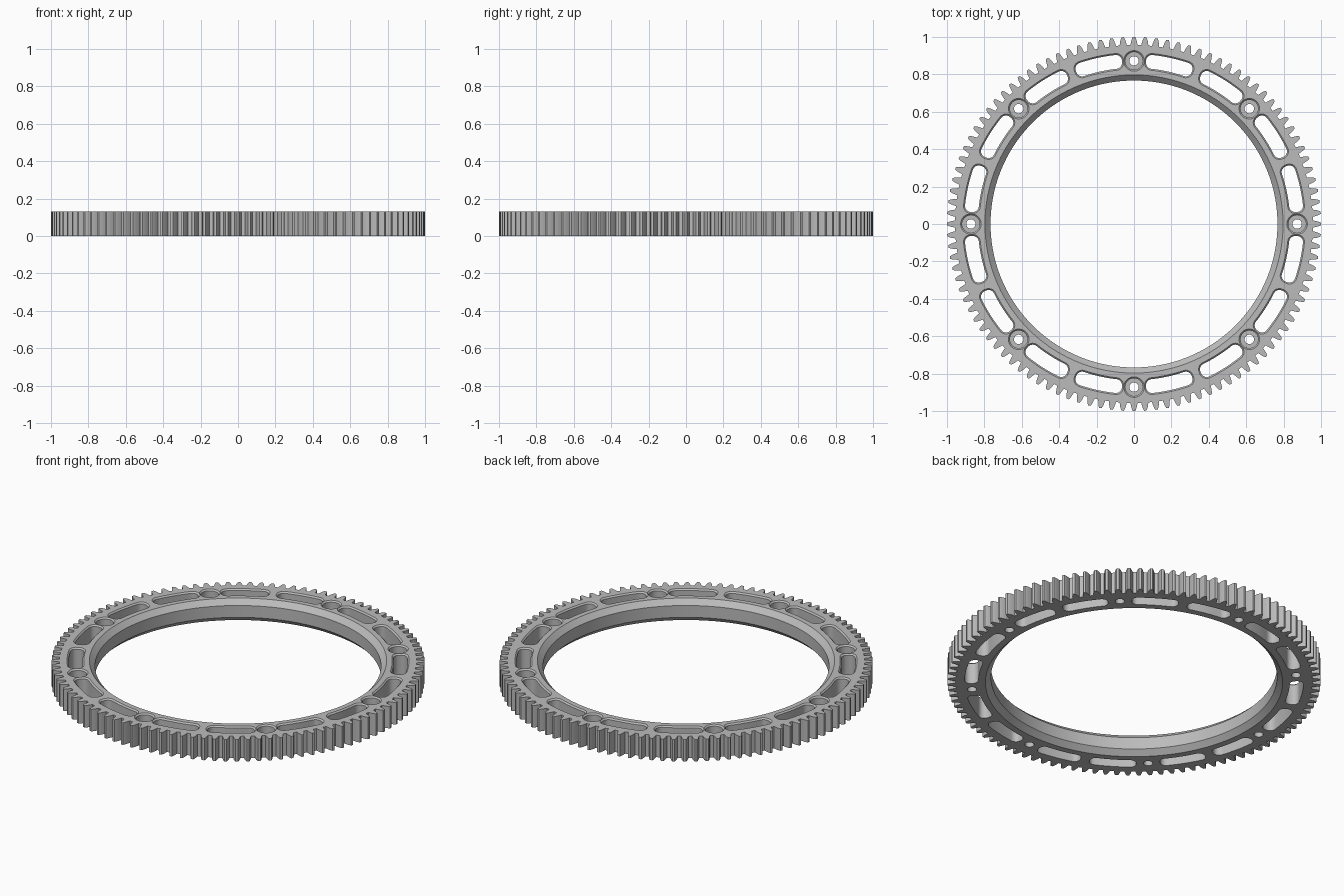
import bpy
import bmesh
from math import sin, cos, pi, radians, tau

HEIGHT = 0.13
TEETH = 104
BOLT_RADIUS = 0.872
TIP, ROOT = 1.0, 0.957

default = bpy.data.objects.get("Cube")
if default:
    bpy.data.objects.remove(default, do_unlink=True)

steel = bpy.data.materials.new("grey steel")
steel.use_nodes = True
grey = (0.5, 0.5, 0.5, 1)
steel.diffuse_color = grey
steel.node_tree.nodes["Principled BSDF"].inputs["Base Color"].default_value = grey


def polar(radius, angle):
    return radius * cos(angle), radius * sin(angle)


def circle(radius, count, centre=(0, 0)):
    return [(centre[0] + radius * cos(tau * i / count),
             centre[1] + radius * sin(tau * i / count)) for i in range(count)]


def loft(bm, layers):
    """Closed solid through stacked outlines, given as (z, points)."""
    rings = [[bm.verts.new((x, y, z)) for x, y in pts] for z, pts in layers]
    n = len(rings[0])
    for low, high in zip(rings, rings[1:]):
        for i in range(n):
            j = (i + 1) % n
            bm.faces.new((low[i], low[j], high[j], high[i]))
    bm.faces.new(rings[0][::-1])
    bm.faces.new(rings[-1])


def make_object(name, bm):
    bmesh.ops.recalc_face_normals(bm, faces=bm.faces)
    mesh = bpy.data.meshes.new(name)
    bm.to_mesh(mesh)
    bm.free()
    obj = bpy.data.objects.new(name, mesh)
    bpy.context.collection.objects.link(obj)
    return obj


def tooth_outline():
    """Gear rim: each tooth runs root, curved flank, tip, flank, root."""
    pitch = tau / TEETH
    flank = [(0, 0.33), (0.25, 0.29), (0.55, 0.24), (0.82, 0.17), (1, 0.11)]
    pts = []
    for i in range(TEETH):
        mid = pi / 2 + i * pitch
        for h, w in flank:
            pts.append(polar(ROOT + h * (TIP - ROOT), mid - w * pitch))
        for h, w in reversed(flank):
            pts.append(polar(ROOT + h * (TIP - ROOT), mid + w * pitch))
    return pts


def slot_outline(mid, grow):
    """Rounded rectangle wrapped along the bolt circle."""
    half_len, half_wid, corner = 0.126 + grow, 0.037 + grow, 0.032 + grow
    pts = []
    corners = [(1, 1), (-1, 1), (-1, -1), (1, -1)]
    for k, (sx, sy) in enumerate(corners):
        for step in range(7):
            a = k * pi / 2 + step * pi / 12
            s = sx * (half_len - corner) + corner * cos(a)
            t = sy * (half_wid - corner) + corner * sin(a)
            pts.append((s, t))
        # Extra points so that the long sides follow the arc
        if k in (0, 2):
            run = half_len - corner
            for step in range(1, 8):
                pts.append((sx * run * (1 - step / 4), sy * half_wid))
    return [polar(BOLT_RADIUS + t, mid - s / BOLT_RADIUS) for s, t in pts]


# Toothed disc
bm = bmesh.new()
rim = tooth_outline()
loft(bm, [(0, rim), (HEIGHT, rim)])
ring = make_object("ring_gear", bm)

# Cutter: bore with chamfers, meeting a narrower land in the middle
bm = bmesh.new()
bore = [(-0.03, 0.827), (0.03, 0.767), (0.10, 0.767), (0.16, 0.827)]
loft(bm, [(z, circle(r, 160)) for z, r in bore])

# Cutter: counterbored bolt holes and the paired slots beside them
for i in range(8):
    angle = i * pi / 4
    centre = polar(BOLT_RADIUS, angle)
    hole = [(-0.02, 0.025), (0.06, 0.025), (0.06, 0.047),
            (HEIGHT - 0.008, 0.047), (HEIGHT + 0.01, 0.065)]
    loft(bm, [(z, circle(r, 32, centre)) for z, r in hole])
    for side in (-1, 1):
        mid = angle + side * radians(12.5)
        slot = [(-0.02, 0), (HEIGHT - 0.008, 0), (HEIGHT + 0.01, 0.018)]
        loft(bm, [(z, slot_outline(mid, g)) for z, g in slot])
cutter = make_object("cutter", bm)
cutter.hide_render = True

# Cut, bake the result and drop the cutter
cut = ring.modifiers.new("cut", 'BOOLEAN')
cut.object = cutter
cut.operation = 'DIFFERENCE'
cut.solver = 'EXACT'
graph = bpy.context.evaluated_depsgraph_get()
baked = bpy.data.meshes.new_from_object(ring.evaluated_get(graph))
ring.modifiers.clear()
ring.data = baked
bpy.data.objects.remove(cutter, do_unlink=True)
ring.data.materials.clear()
ring.data.materials.append(steel)

# Smooth the round walls, keep the edges sharp
bpy.ops.object.select_all(action='DESELECT')
ring.select_set(True)
bpy.context.view_layer.objects.active = ring
bpy.ops.object.shade_smooth_by_angle(angle=radians(25))
